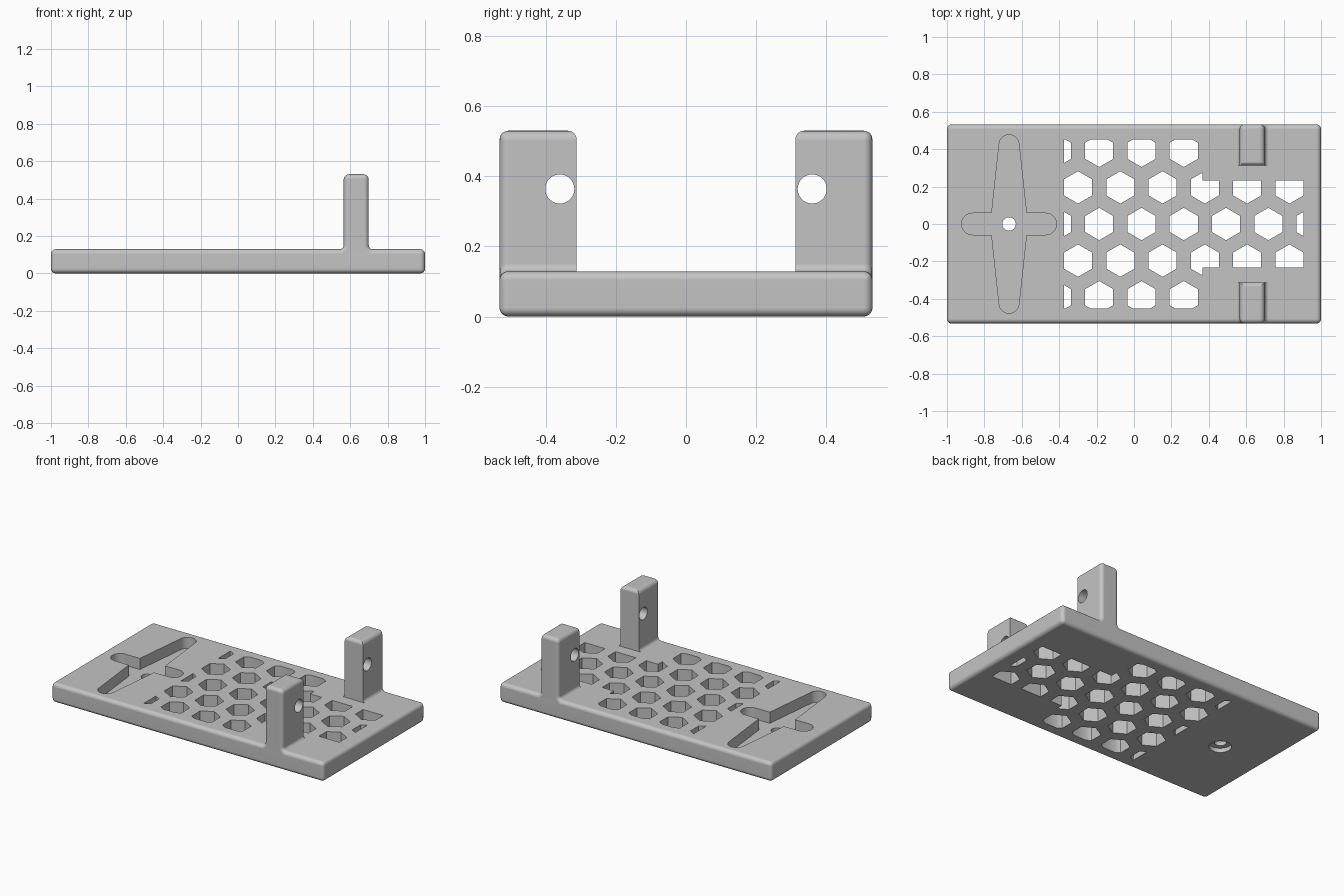
import bpy, bmesh
from math import sin, cos, radians, pi
from mathutils import Vector

cube = bpy.data.objects.get("Cube")
if cube:
    bpy.data.objects.remove(cube, do_unlink=True)

# Overall sizes
HALF_X, HALF_Y, THICK, ROUND = 1.0, 0.532, 0.129, 0.025
POST_X, POST_HALF, POST_IN, POST_TOP = 0.632, 0.067, 0.312, 0.53
HORN_X = -0.668

grey = bpy.data.materials.new("plain_grey")
grey.use_nodes = True
grey.diffuse_color = (0.55, 0.55, 0.55, 1)
grey.node_tree.nodes["Principled BSDF"].inputs["Base Color"].default_value = grey.diffuse_color


def make_object(name, bm):
    bmesh.ops.recalc_face_normals(bm, faces=bm.faces[:])
    mesh = bpy.data.meshes.new(name)
    bm.to_mesh(mesh)
    bm.free()
    mesh.materials.append(grey)
    obj = bpy.data.objects.new(name, mesh)
    bpy.context.collection.objects.link(obj)
    return obj


def extrude(bm, vec):
    """Turn the flat faces in bm into solid prisms."""
    faces = bmesh.ops.extrude_face_region(bm, geom=bm.faces[:], use_keep_orig=True)
    moved = [g for g in faces["geom"] if isinstance(g, bmesh.types.BMVert)]
    bmesh.ops.translate(bm, verts=moved, vec=vec)


def prism(points, vec):
    bm = bmesh.new()
    bm.faces.new([bm.verts.new(p) for p in points])
    extrude(bm, Vector(vec))
    return bm


def arc(cx, cy, r, start, end, steps=6):
    angles = [radians(start + (end - start) * i / steps) for i in range(steps + 1)]
    return [(cx + r * cos(a), cy + r * sin(a)) for a in angles]


def select_only(obj):
    bpy.ops.object.select_all(action='DESELECT')
    obj.select_set(True)
    bpy.context.view_layer.objects.active = obj


def boolean(obj, tool, operation='DIFFERENCE'):
    tool.hide_render = True
    mod = obj.modifiers.new("cut", 'BOOLEAN')
    mod.operation, mod.object, mod.solver = operation, tool, 'EXACT'
    select_only(obj)
    bpy.ops.object.modifier_apply(modifier=mod.name)
    bpy.data.objects.remove(tool, do_unlink=True)


def finish(obj):
    select_only(obj)
    bpy.ops.object.shade_smooth_by_angle(angle=radians(30))
    mod = obj.modifiers.new("clean_shading", 'WEIGHTED_NORMAL')
    mod.keep_sharp = True


def disc(x, y, z, r, height):
    return prism([(px, py, z) for px, py in arc(x, y, r, 0, 360, 40)[:-1]], (0, 0, height))


# Base plate with all edges rounded
bm = prism([(-HALF_X, -HALF_Y, 0), (HALF_X, -HALF_Y, 0), (HALF_X, HALF_Y, 0),
            (-HALF_X, HALF_Y, 0)], (0, 0, THICK))
bmesh.ops.bevel(bm, geom=bm.edges[:], offset=ROUND, segments=5, profile=0.5, affect='EDGES')
plate = make_object("base_plate", bm)


# Honeycomb openings, trimmed to a rectangle
def honeycomb(x0, x1, half_y, pitch=0.226, row=0.1957, r=0.0866):
    bm = bmesh.new()
    for j in range(-2, 3):
        for i in range(-4, 6):
            cx = 0.04 + pitch * (i + 0.5 * (j % 2))
            corners = arc(cx, j * row, r, 30, 390)[:-1]
            bm.faces.new([bm.verts.new((x, y, -0.1)) for x, y in corners])
    for co, no in (((x0, 0, 0), (-1, 0, 0)), ((x1, 0, 0), (1, 0, 0)),
                   ((0, half_y, 0), (0, 1, 0)), ((0, -half_y, 0), (0, -1, 0))):
        bmesh.ops.bisect_plane(bm, geom=bm.verts[:] + bm.edges[:] + bm.faces[:],
                               plane_co=co, plane_no=no, clear_outer=True)
    extrude(bm, Vector((0, 0, 0.4)))
    return make_object("honeycomb_cutter", bm)


boolean(plate, honeycomb(-0.375, 0.367, 0.4525))
boolean(plate, honeycomb(0.3669, 0.905, 0.2315))

# Cross-shaped pocket with tapered long arms
SLOT, SHOULDER, TIP = 0.0575, 0.093, 0.053
half = (arc(0.1965, 0, SLOT, -90, 90, 14) + [(SHOULDER, SLOT)]
        + arc(0, 0.424, TIP, 6, 174, 14) + [(-SHOULDER, SLOT)])
outline = half + [(-x, -y) for x, y in half]
boolean(plate, make_object("pocket_cutter", prism(
    [(HORN_X + x, y, 0.055) for x, y in outline], (0, 0, 0.3))))

# Screw hole with a counterbore underneath
boolean(plate, make_object("screw_cutter", disc(HORN_X, 0, -0.1, 0.036, 0.4)))
boolean(plate, make_object("counterbore_cutter", disc(HORN_X, 0, -0.1, 0.067, 0.128)))
finish(plate)


# Upright posts with a filleted foot, rounded top and pivot hole
def post(name, side):
    foot = 0.022
    z0 = THICK - 0.0005
    right = ([(POST_HALF + foot, 0.05)]
             + arc(POST_HALF + foot, z0 + foot, foot, 270, 180)
             + arc(POST_HALF - 0.028, POST_TOP - 0.028, 0.028, 0, 90))
    shape = right + [(-x, z) for x, z in reversed(right)]
    outer = side * (HALF_Y - 0.0005)
    bm = prism([(POST_X + x, outer, z) for x, z in shape], (0, -side * 0.28, 0))
    rim = [e for e in bm.edges
           if all(abs(v.co.y - outer) < 1e-4 for v in e.verts)
           and max(v.co.z for v in e.verts) > 0.06]
    bmesh.ops.bevel(bm, geom=rim, offset=0.024, segments=5, profile=0.5, affect='EDGES')
    obj = make_object(name, bm)

    # Side profile that trims the inner face and rounds its top edge
    trim = ([(0.7, 0), (POST_IN, 0)]
            + arc(POST_IN + ROUND, POST_TOP - ROUND, ROUND, 180, 90)
            + [(POST_IN + 0.06, POST_TOP + 0.002), (0.7, POST_TOP + 0.002)])
    boolean(obj, make_object("trim", prism(
        [(POST_X - 0.2, side * y, z) for y, z in trim], (0.4, 0, 0))), 'INTERSECT')
    hole = arc(side * 0.36, 0.364, 0.0415, 0, 360, 40)[:-1]
    boolean(obj, make_object("pivot_cutter", prism(
        [(POST_X - 0.2, y, z) for y, z in hole], (0.4, 0, 0))))
    finish(obj)


post("front_post", -1)
post("back_post", 1)
